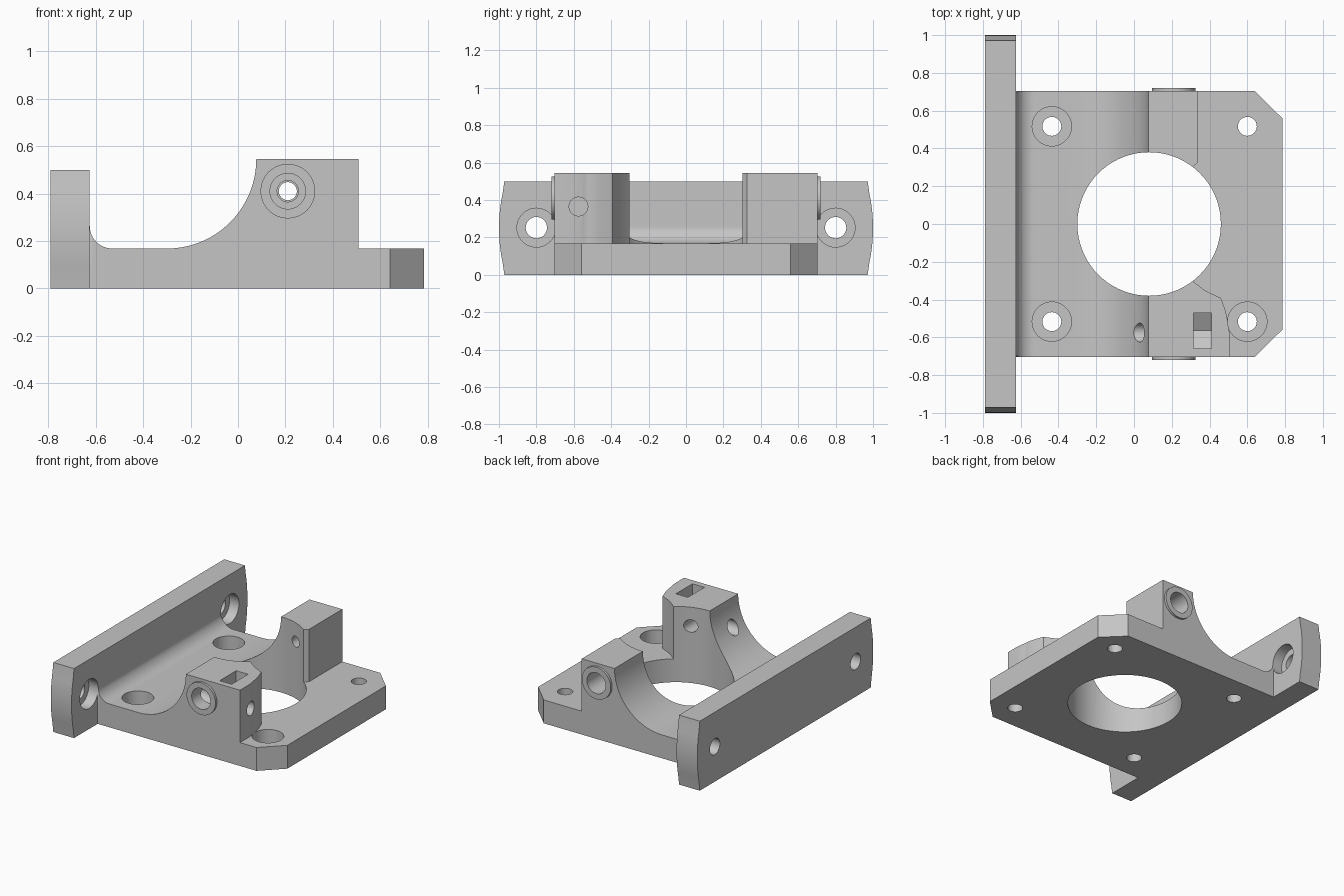
import bpy, bmesh
from math import sin, cos, radians, sqrt
from mathutils import Vector

if "Cube" in bpy.data.objects:
    bpy.data.objects.remove(bpy.data.objects["Cube"])

grey = bpy.data.materials.new("plain grey")
grey.use_nodes = True
GREY = (0.56, 0.56, 0.56, 1)
grey.diffuse_color = GREY
grey.node_tree.nodes["Principled BSDF"].inputs["Base Color"].default_value = GREY

# How a 2D profile point and a depth map into space for each extrusion axis
PLACE = {
    "x": lambda a, b, d: (d, a, b),
    "y": lambda a, b, d: (a, d, b),
    "z": lambda a, b, d: (a, b, d),
}


def prism(name, points, axis, start, end):
    """Extrude a closed profile along an axis."""
    bm = bmesh.new()
    face = bm.faces.new([bm.verts.new(PLACE[axis](a, b, start)) for a, b in points])
    moved = bmesh.ops.extrude_face_region(bm, geom=[face])["geom"]
    bmesh.ops.translate(bm, vec=Vector(PLACE[axis](0, 0, end - start)),
                        verts=[v for v in moved if isinstance(v, bmesh.types.BMVert)])
    bmesh.ops.recalc_face_normals(bm, faces=bm.faces)
    mesh = bpy.data.meshes.new(name)
    bm.to_mesh(mesh)
    bm.free()
    mesh.materials.append(grey)
    obj = bpy.data.objects.new(name, mesh)
    bpy.context.collection.objects.link(obj)
    return obj


def arc(ca, cb, r, a0, a1, steps=16):
    angles = [radians(a0 + (a1 - a0) * i / steps) for i in range(steps + 1)]
    return [(ca + r * cos(t), cb + r * sin(t)) for t in angles]


def rod(name, axis, a, b, r, start, end, sides=48):
    return prism(name, arc(a, b, r, 0, 360, sides)[:-1], axis, start, end)


def combine(target, other, operation):
    mod = target.modifiers.new(operation, "BOOLEAN")
    mod.operation, mod.object, mod.solver = operation, other, "EXACT"
    bpy.ops.object.select_all(action="DESELECT")
    bpy.context.view_layer.objects.active = target
    target.select_set(True)
    bpy.ops.object.modifier_apply(modifier=mod.name)
    bpy.data.objects.remove(other)


def cut(target, other):
    combine(target, other, "DIFFERENCE")


# Body: side profile with root fillet, scooped saddle, tower and toe
BASE, TOP, HALF = 0.168, 0.545, 0.703
profile = [(-0.7, 0), (0.785, 0), (0.785, BASE), (0.508, BASE), (0.508, TOP)]
profile += arc(-0.3, TOP, TOP - BASE, 0, -90, 28)
profile += arc(-0.53, BASE + 0.095, 0.095, 270, 180, 12)
profile += [(-0.7, BASE + 0.095)]
mount = prism("motor_mount", profile, "y", -HALF, HALF)

# Clear the space between and behind the two towers
gap = [(0.08, 0), (0.31, -0.302), (0.38, -0.355), (0.46, -0.392), (0.485, -0.46),
       (0.498, -0.52), (0.508, -0.6), (0.6, -0.6), (0.6, 0.8), (0.338, 0.8),
       (0.338, 0.325), (0.31, 0.302)]
cut(mount, prism("gap_cutter", gap, "z", BASE, 0.7))

# Chamfered toe corners
for s in (-1, 1):
    corner = [(0.64, s * HALF), (0.785, s * 0.56), (0.9, s * 0.56), (0.9, s * 0.8), (0.64, s * 0.8)]
    cut(mount, prism("corner_cutter", corner, "z", -0.1, 0.3))

# Upright plate with gently bowed ends
bow_radius = (0.25 ** 2 + 0.036 ** 2) / (2 * 0.036)
sweep = 14.6
side = [(1 - bow_radius + bow_radius * cos(radians(t)), 0.25 + bow_radius * sin(radians(t)))
        for t in [sweep * (i / 6 - 1) for i in range(13)]]
side = [(y, min(max(z, 0), 0.5)) for y, z in side]
side[0], side[-1] = (side[0][0], 0), (side[-1][0], 0.5)
outline = side + [(-y, z) for y, z in reversed(side)]
combine(mount, prism("upright_plate", outline, "x", -0.79, -0.625), "UNION")

# Raised bosses on the outer sides of the towers
for s in (-1, 1):
    combine(mount, rod("boss", "y", 0.21, 0.41, 0.115, s * 0.6, s * 0.72), "UNION")

# Large central bore
cut(mount, rod("bore_cutter", "z", 0.08, 0, 0.38, -0.1, 0.8, 72))

# Cross holes through the bosses, with wide outer pockets
for s, r in ((-1, 0.045), (1, 0.038)):
    cut(mount, rod("cross_hole_cutter", "y", 0.21, 0.41, r, s * 0.2, s * 0.8))
    cut(mount, rod("pocket_cutter", "y", 0.21, 0.41, 0.075, s * 0.52, s * 0.8))

# Base screw holes, three of them counterbored
for x, y, bored in ((-0.435, -0.517, True), (-0.435, 0.517, True),
                    (0.6, -0.517, True), (0.6, 0.517, False)):
    cut(mount, rod("screw_cutter", "z", x, y, 0.05, -0.1, 0.3))
    if bored:
        cut(mount, rod("counterbore_cutter", "z", x, y, 0.104, 0.065, 0.7))

# Upright plate screw holes, counterbored from the inner side
for s in (-1, 1):
    cut(mount, rod("plate_screw_cutter", "x", s * 0.8, 0.252, 0.057, -0.9, -0.5))
    cut(mount, rod("plate_counterbore_cutter", "x", s * 0.8, 0.252, 0.104, -0.7, -0.55))

# Clamp screw hole and its nut slot with a pointed floor
cut(mount, rod("clamp_screw_cutter", "x", -0.575, 0.365, 0.05, -0.2, 0.6))
y, z, h = -0.565, 0.365, 0.094
slot = [(y - h, 0.7), (y - h, z - h / sqrt(3)), (y, z - 2 * h / sqrt(3)),
        (y + h, z - h / sqrt(3)), (y + h, 0.7)]
cut(mount, prism("nut_slot_cutter", slot, "x", 0.315, 0.41))

# Smooth the curves and keep the edges sharp
bpy.ops.object.select_all(action="DESELECT")
bpy.context.view_layer.objects.active = mount
mount.select_set(True)
bpy.ops.object.shade_smooth_by_angle(angle=radians(25))
